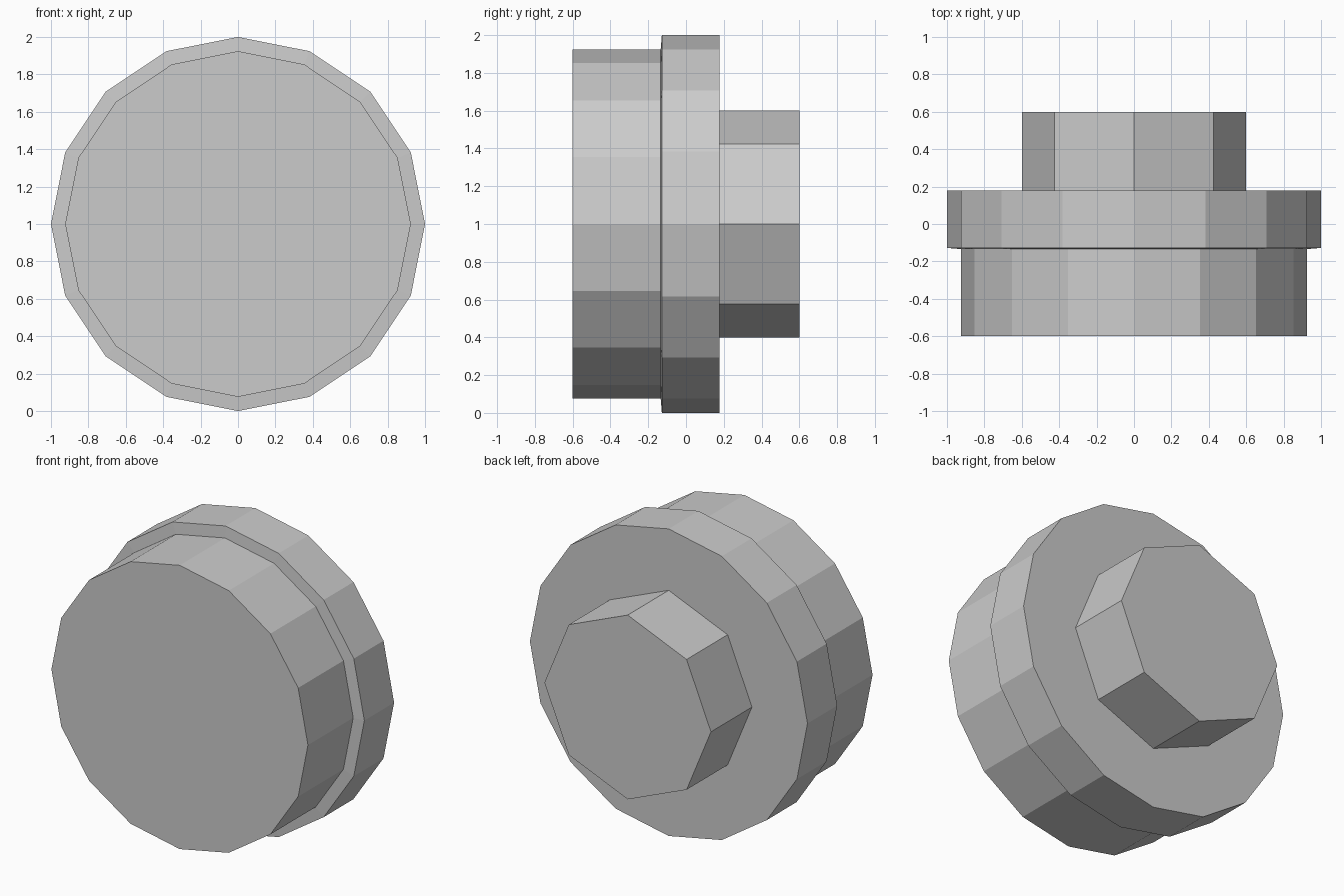
import bpy, bmesh, math

if "Cube" in bpy.data.objects:
    bpy.data.objects.remove(bpy.data.objects["Cube"])

CENTRE_Z = 1.0


def turned_part(name, profile, sides, cap_start=True):
    """Low-poly turned solid along y; profile is a list of (radius, y)."""
    bm = bmesh.new()
    rings = []
    for radius, y in profile:
        angles = [2 * math.pi * i / sides for i in range(sides)]
        rings.append([bm.verts.new((radius * math.sin(a), y,
                                    CENTRE_Z + radius * math.cos(a))) for a in angles])
    for a, b in zip(rings, rings[1:]):
        for i in range(sides):
            j = (i + 1) % sides
            bm.faces.new((a[i], a[j], b[j], b[i]))
    if cap_start:
        bm.faces.new(rings[0])
    bm.faces.new(rings[-1])
    bmesh.ops.recalc_face_normals(bm, faces=bm.faces[:])
    mesh = bpy.data.meshes.new(name)
    bm.to_mesh(mesh)
    bm.free()
    obj = bpy.data.objects.new(name, mesh)
    bpy.context.collection.objects.link(obj)
    return obj


# Front drum stepping out to the wider rim
turned_part("drum_with_rim",
            [(0.924, -0.6), (0.924, -0.134), (1.0, -0.128), (1.0, 0.178)], 16)

# Octagonal stub on the back, seated slightly inside the rim
turned_part("back_stub", [(0.6, 0.17), (0.6, 0.6)], 8)
